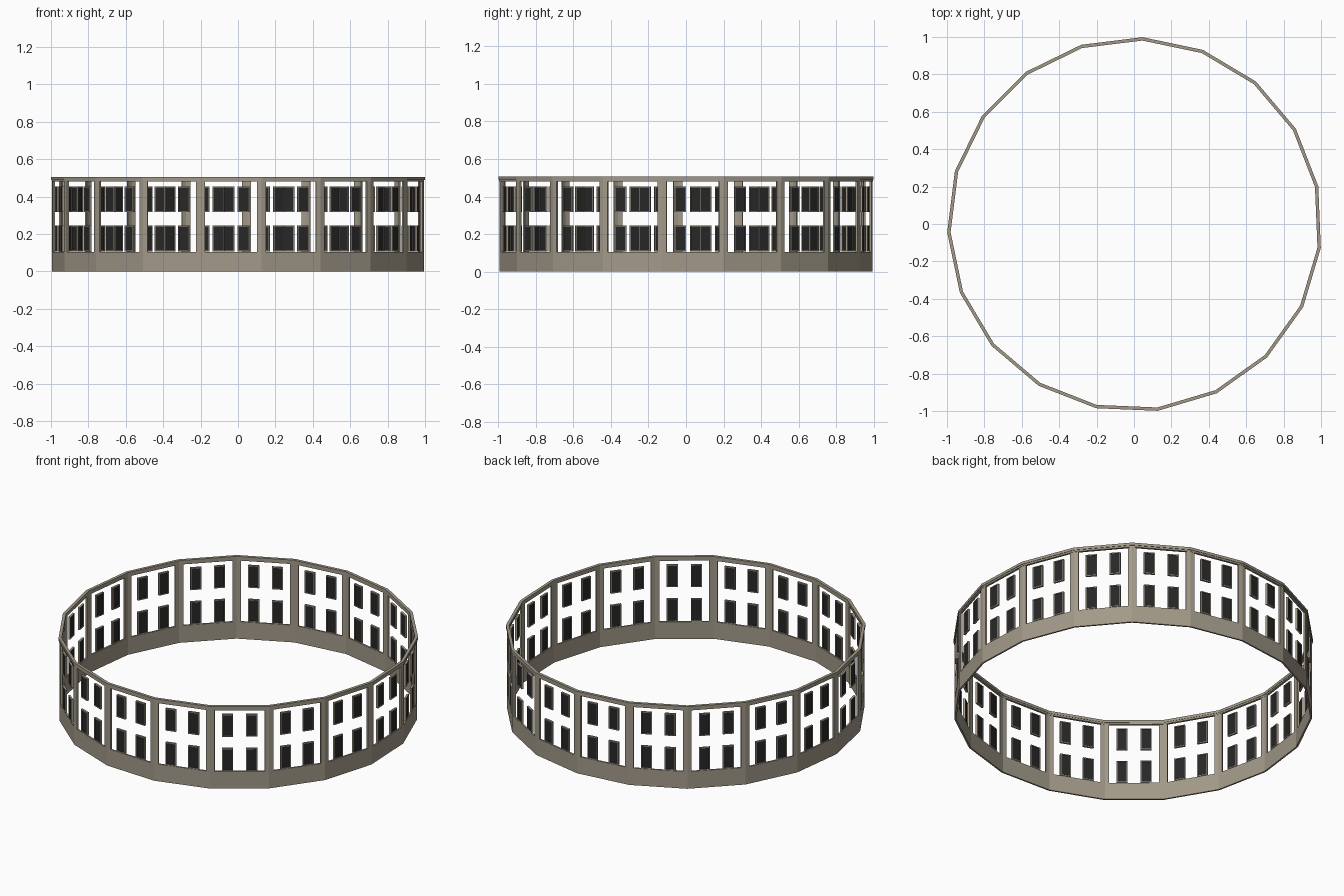
import bpy, bmesh, math
from mathutils import Matrix, Vector

if "Cube" in bpy.data.objects:
    bpy.data.objects.remove(bpy.data.objects["Cube"], do_unlink=True)

SIDES = 19
STEP = 2 * math.pi / SIDES
START = math.radians(87.6)
CENTRE = Vector((0.0035, -0.0034, 0))
WALL_R = 0.998


def material(name, rgb):
    m = bpy.data.materials.new(name)
    m.use_nodes = True
    m.diffuse_color = (*rgb, 1)
    m.node_tree.nodes["Principled BSDF"].inputs["Base Color"].default_value = (*rgb, 1)
    return m


STONE = material("warm grey stone", (0.36, 0.32, 0.25))
GLASS = material("dark glass", (0.02, 0.02, 0.021))


def corner(k, r, z=0.0):
    a = START + k * STEP
    return CENTRE + Vector((r * math.cos(a), r * math.sin(a), z))


def finish(name, bm, mat):
    bmesh.ops.recalc_face_normals(bm, faces=bm.faces)
    mesh = bpy.data.meshes.new(name)
    bm.to_mesh(mesh)
    bm.free()
    mesh.materials.append(mat)
    obj = bpy.data.objects.new(name, mesh)
    bpy.context.collection.objects.link(obj)
    return obj


def ring(name, outer, inner, z0, z1):
    """Faceted band with a rectangular section."""
    bm = bmesh.new()
    section = [(outer, z0), (outer, z1), (inner, z1), (inner, z0)]
    loops = [[bm.verts.new(corner(k, r, z)) for r, z in section] for k in range(SIDES)]
    for k in range(SIDES):
        a, b = loops[k], loops[(k + 1) % SIDES]
        for i in range(4):
            j = (i + 1) % 4
            bm.faces.new((a[i], b[i], b[j], a[j]))
    return finish(name, bm, STONE)


def prism(bm, outline, z0, z1):
    low = [bm.verts.new((p.x, p.y, z0)) for p in outline]
    high = [bm.verts.new((p.x, p.y, z1)) for p in outline]
    bm.faces.new(low)
    bm.faces.new(high)
    for i in range(len(low)):
        j = (i + 1) % len(low)
        bm.faces.new((low[i], low[j], high[j], high[i]))


def box(bm, frame, centre, size):
    m = frame @ Matrix.Translation(centre) @ Matrix.Diagonal((*size, 1))
    bmesh.ops.create_cube(bm, size=1, matrix=m)


def panel_frame(k):
    """Local x along the side, y outward, z up."""
    a = START + (k + 0.5) * STEP
    mid = (corner(k, WALL_R - 0.005) + corner(k + 1, WALL_R - 0.005)) / 2
    return Matrix.Translation(mid) @ Matrix.Rotation(a - math.pi / 2, 4, "Z")


# Plinth and cornice
ring("plinth", WALL_R, WALL_R - 0.01, 0, 0.105)
ring("cornice", WALL_R + 0.005, WALL_R - 0.013, 0.49, 0.506)
ring("cornice_moulding", WALL_R + 0.002, WALL_R - 0.011, 0.48, 0.49)

# Folded corner pillars, half on each side
bm = bmesh.new()
for k in range(SIDES):
    outline = []
    for r, order in ((WALL_R, (-1, 0, 1)), (WALL_R - 0.01, (1, 0, -1))):
        for s in order:
            outline.append(corner(k, r).lerp(corner(k + s, r), 0.075 * abs(s)))
    prism(bm, outline, 0.105, 0.48)
finish("corner_pillars", bm, STONE)

# Windows: two columns on two floors of every side
W, T, DEPTH = 0.062, 0.005, 0.012
surround, panes = bmesh.new(), bmesh.new()
for k in range(SIDES):
    f = panel_frame(k)
    for x in (-0.067, 0.067):
        for z0, z1 in ((0.107, 0.246), (0.318, 0.454)):
            zc, h = (z0 + z1) / 2, z1 - z0
            for s in (-1, 1):
                box(surround, f, (x + s * (W - T) / 2, 0, zc), (T, DEPTH, h))
                box(surround, f, (x, 0, zc + s * (h - T) / 2), (W - 2 * T, DEPTH, T))
            box(panes, f, (x, 0, zc), (W - 2 * T, 0.005, h - 2 * T))
finish("window_frames", surround, STONE)
finish("window_panes", panes, GLASS)
